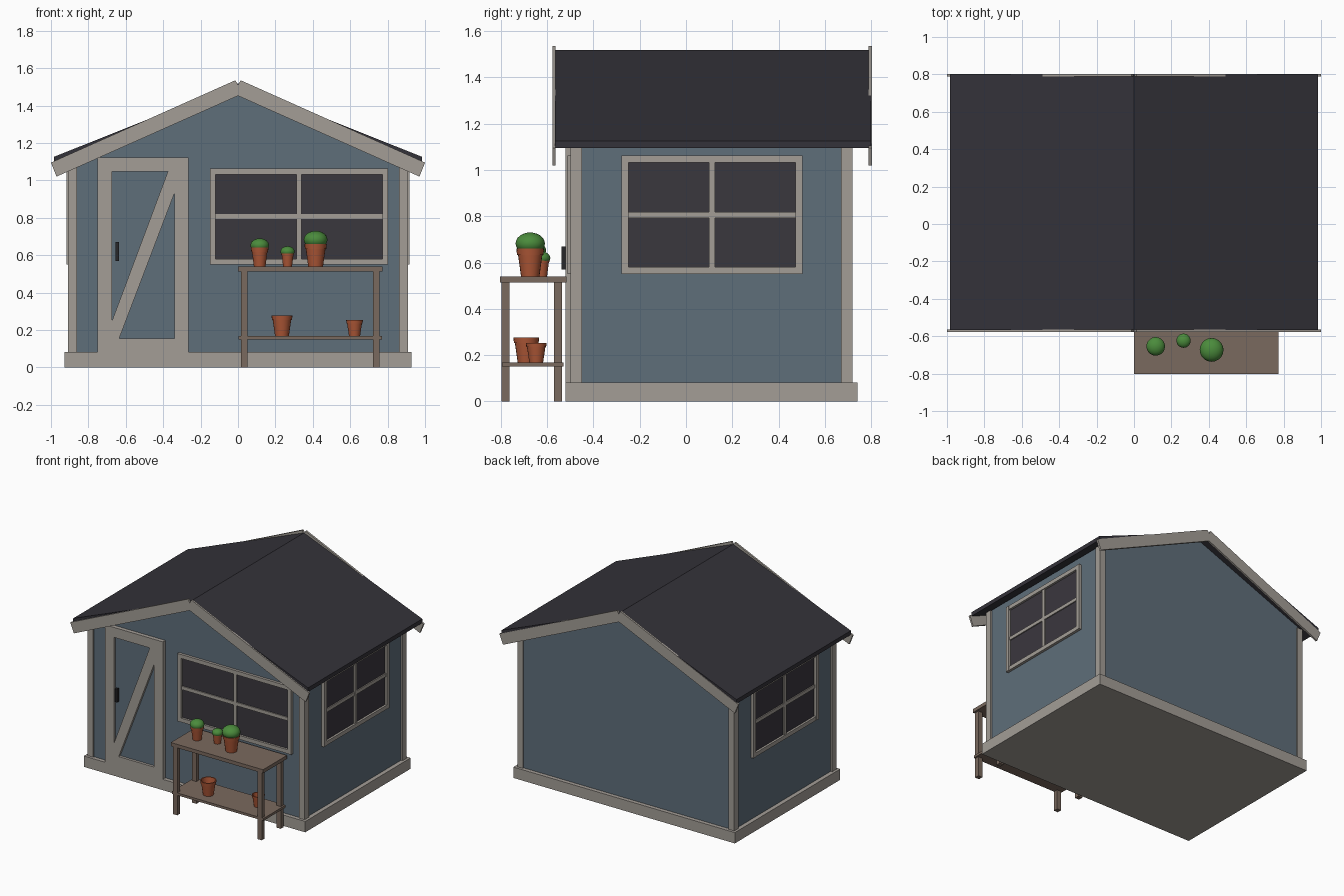
import bpy, bmesh, math
from mathutils import Vector

cube = bpy.data.objects.get("Cube")
if cube:
    bpy.data.objects.remove(cube, do_unlink=True)


def material(name, color):
    m = bpy.data.materials.new(name)
    m.use_nodes = True
    rgba = (*color, 1)
    m.diffuse_color = rgba
    m.node_tree.nodes["Principled BSDF"].inputs["Base Color"].default_value = rgba
    return m


WALL = material("blue_paint", (0.114, 0.156, 0.195))
TRIM = material("pale_trim", (0.366, 0.337, 0.305))
ROOF = material("dark_roofing", (0.034, 0.032, 0.041))
GLASS = material("dark_glass", (0.042, 0.038, 0.048))
WOOD = material("brown_wood", (0.195, 0.142, 0.112))
CLAY = material("terracotta", (0.42, 0.095, 0.037))
LEAF = material("green_leaf", (0.07, 0.26, 0.045))
METAL = material("black_metal", (0.02, 0.02, 0.023))


def finish(name, bm, mat):
    bmesh.ops.recalc_face_normals(bm, faces=bm.faces[:])
    mesh = bpy.data.meshes.new(name)
    bm.to_mesh(mesh)
    bm.free()
    mesh.materials.append(mat)
    obj = bpy.data.objects.new(name, mesh)
    bpy.context.collection.objects.link(obj)
    return obj


def box(name, x, y, z, mat):
    """Box from (min, max) pairs on each axis."""
    bm = bmesh.new()
    bmesh.ops.create_cube(bm, size=1)
    for v in bm.verts:
        v.co = Vector([(a + b) / 2 + c * abs(b - a) for c, (a, b) in zip(v.co, (x, y, z))])
    return finish(name, bm, mat)


def prism(name, points, y, mat):
    """Extrude an x-z outline between two y values."""
    bm = bmesh.new()
    face = bm.faces.new([bm.verts.new((px, y[0], pz)) for px, pz in points])
    ext = bmesh.ops.extrude_face_region(bm, geom=[face])
    verts = [g for g in ext["geom"] if isinstance(g, bmesh.types.BMVert)]
    bmesh.ops.translate(bm, verts=verts, vec=(0, y[1] - y[0], 0))
    return finish(name, bm, mat)


def mirrored(half):
    """Close a right-hand outline whose first and last points lie on x = 0."""
    return half + [(-px, pz) for px, pz in reversed(half[1:-1])]


# Base and walls
FRONT, BACK, SIDE = -0.49, 0.71, 0.895
box("base", (-0.927, 0.927), (-0.52, 0.74), (0, 0.082), TRIM)
prism("walls", mirrored([(0, 0.08), (SIDE, 0.08), (SIDE, 1.125), (0, 1.485)]), (FRONT, BACK), WALL)

# Corner posts
for s, side in ((-1, "right"), (1, "left")):
    for y, end in (((-0.5, -0.45), "front"), ((0.67, 0.72), "back")):
        box(f"{end}_{side}_post", sorted((s * 0.862, s * 0.908)), y, (0.08, 1.12), TRIM)

# Roof and gable boards
prism("roof", mirrored([(0, 1.518), (0.983, 1.126), (0.983, 1.095), (0, 1.487)]), (-0.567, 0.8), ROOF)
board = [(0, 1.51), (0.014, 1.535), (1, 1.095), (0.97, 1.02), (0, 1.452)]
for y, end in (((-0.577, -0.563), "front"), ((0.788, 0.803), "back")):
    for s, side in ((-1, "right"), (1, "left")):
        prism(f"{end}_{side}_gable_board", [(s * px, pz) for px, pz in board], y, TRIM)

# Door with diagonal brace and handle
DOOR_Y = (-0.52, -0.485)
box("door_panel", (-0.7, -0.3), (-0.5, -0.48), (0.1, 1.1), WALL)
for name, x in (("right", (-0.75, -0.675)), ("left", (-0.34, -0.265))):
    box(f"door_stile_{name}", x, DOOR_Y, (0.08, 1.122), TRIM)
for name, z in (("bottom", (0.08, 0.155)), ("top", (1.047, 1.122))):
    box(f"door_rail_{name}", (-0.675, -0.34), DOOR_Y, z, TRIM)
prism("door_brace", [(-0.675, 0.155), (-0.635, 0.155), (-0.34, 0.93), (-0.34, 1.047),
                     (-0.375, 1.047), (-0.675, 0.245)], DOOR_Y, TRIM)
box("door_handle", (-0.655, -0.637), (-0.537, -0.515), (0.57, 0.67), METAL)


def window(name, u0, u1, place):
    """Framed four-pane window; place maps (along, depth) ranges to x and y ranges."""
    z0, z1, w = 0.55, 1.062, 0.03
    mid, zm = (u0 + u1) / 2, (z0 + z1) / 2
    parts = [("glass", (u0 + 0.01, u1 - 0.01), (z0 + 0.01, z1 - 0.01), 0.004, GLASS),
             ("jamb_a", (u0, u0 + w), (z0, z1), 0.022, TRIM),
             ("jamb_b", (u1 - w, u1), (z0, z1), 0.022, TRIM),
             ("sill", (u0 + w, u1 - w), (z0, z0 + w), 0.02, TRIM),
             ("head", (u0 + w, u1 - w), (z1 - w, z1), 0.02, TRIM),
             ("upright_bar", (mid - 0.013, mid + 0.013), (z0 + w, z1 - w), 0.014, TRIM),
             ("cross_bar", (u0 + w, u1 - w), (zm - 0.013, zm + 0.013), 0.012, TRIM)]
    for part, u, z, depth, mat in parts:
        x, y = place(u, depth)
        box(f"{name}_{part}", x, y, z, mat)


window("front_window", -0.15, 0.803, lambda u, d: (u, (FRONT - d, FRONT + 0.005)))
window("left_window", -0.278, 0.503, lambda u, d: ((SIDE - 0.005, SIDE + d), u))
window("right_window", -0.278, 0.503, lambda u, d: ((-SIDE - d, 0.005 - SIDE), u))

# Potting table
box("table_top", (0, 0.772), (-0.803, -0.517), (0.513, 0.54), WOOD)
box("table_shelf", (0.003, 0.77), (-0.795, -0.53), (0.15, 0.168), WOOD)
for x in (0.015, 0.722):
    for y in (-0.797, -0.57):
        box("table_leg", (x, x + 0.035), (y, y + 0.035), (0, 0.52), WOOD)


def pot(name, x, y, z, r, h, plant_top=None):
    """Tapered hollow pot with a rim, optionally holding a rounded plant."""
    profile = [(0, 0), (r * 0.66, 0), (r * 0.88, h * 0.78), (r * 0.95, h * 0.78), (r, h),
               (r * 0.86, h), (r * 0.58, h * 0.1), (0, h * 0.1)]
    bm = bmesh.new()
    verts = [bm.verts.new((px, 0, pz)) for px, pz in profile]
    edges = [bm.edges.new(pair) for pair in zip(verts, verts[1:])]
    bmesh.ops.spin(bm, geom=verts + edges, cent=(0, 0, 0), axis=(0, 0, 1),
                   angle=math.tau, steps=20)
    bmesh.ops.remove_doubles(bm, verts=bm.verts[:], dist=0.0001)
    objs = [finish(name, bm, CLAY)]
    objs[0].location = (x, y, z)
    if plant_top:
        bm = bmesh.new()
        bmesh.ops.create_icosphere(bm, subdivisions=3, radius=r * 1.06)
        plant = finish(name + "_plant", bm, LEAF)
        plant.scale.z = 0.75
        plant.location = (x, y, plant_top - r * 1.06 * 0.75)
        objs.append(plant)
    bpy.ops.object.select_all(action="DESELECT")
    for obj in objs:
        obj.select_set(True)
        bpy.context.view_layer.objects.active = obj
    bpy.ops.object.shade_smooth_by_angle()


pot("medium_pot", 0.116, -0.654, 0.54, 0.047, 0.1, 0.69)
pot("small_pot", 0.265, -0.624, 0.54, 0.036, 0.08, 0.648)
pot("large_pot", 0.415, -0.673, 0.54, 0.06, 0.12, 0.73)
pot("empty_large_pot", 0.235, -0.69, 0.168, 0.056, 0.108)
pot("empty_small_pot", 0.623, -0.647, 0.168, 0.045, 0.085)
